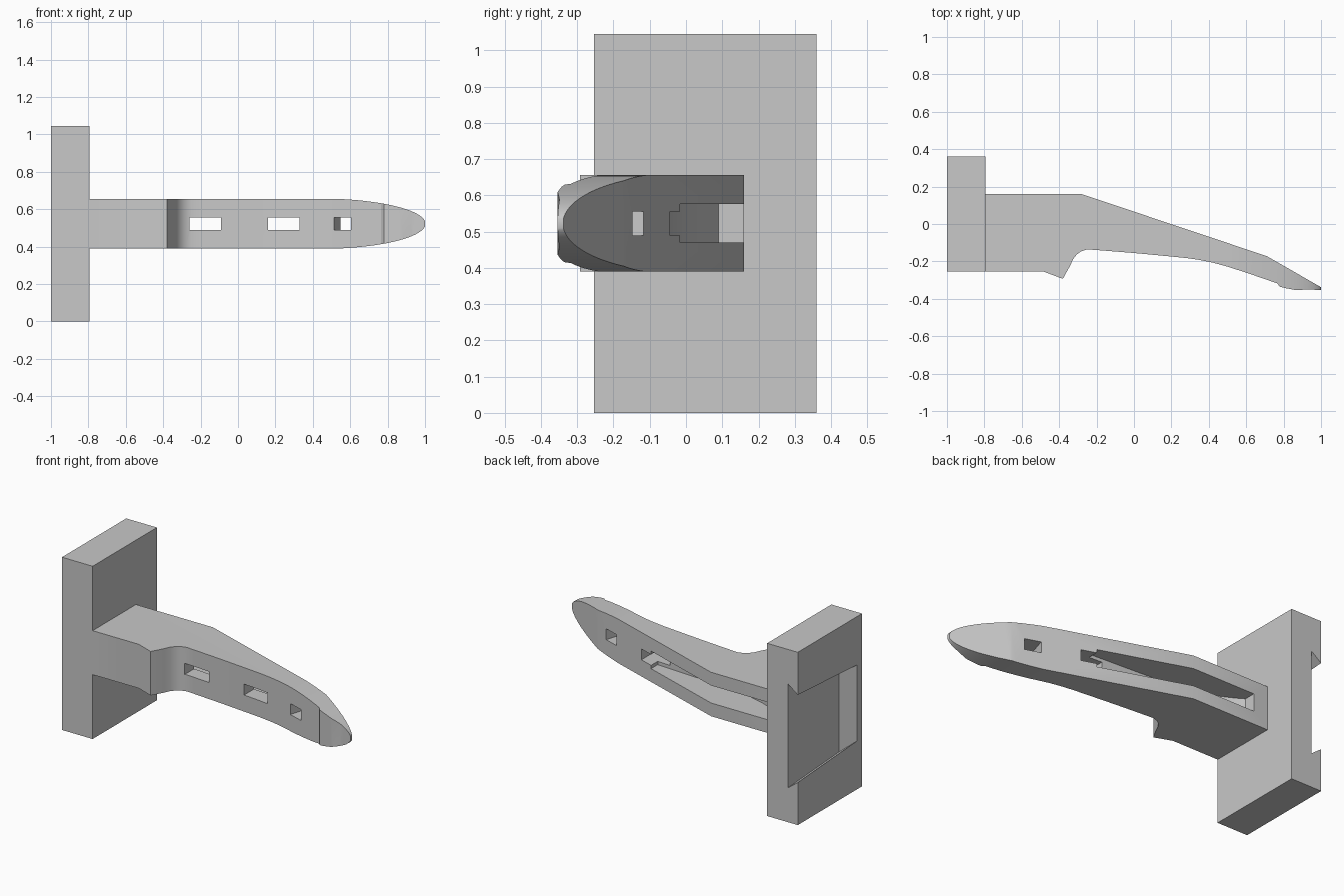
import bpy
import bmesh
import math
from mathutils import Vector

cube = bpy.data.objects.get("Cube")
if cube:
    bpy.data.objects.remove(cube, do_unlink=True)

MID = 0.5225          # height of the arm's centre line
HALF = 0.133          # half the arm's height
JOIN = -0.795         # where the arm meets the plate
FRONT = -0.254        # shared front of plate and arm root

GREY = (0.58, 0.58, 0.58, 1)
grey = bpy.data.materials.new("plain_grey")
grey.use_nodes = True
grey.diffuse_color = GREY
grey.node_tree.nodes["Principled BSDF"].inputs["Base Color"].default_value = GREY


def prism(name, ring, offset):
    """Solid made by sweeping a closed ring of 3D points along an offset."""
    bm = bmesh.new()
    low = [bm.verts.new(p) for p in ring]
    high = [bm.verts.new(Vector(p) + Vector(offset)) for p in ring]
    bm.faces.new(low)
    bm.faces.new(high)
    for i in range(len(ring)):
        j = (i + 1) % len(ring)
        bm.faces.new((low[i], low[j], high[j], high[i]))
    bmesh.ops.recalc_face_normals(bm, faces=bm.faces)
    mesh = bpy.data.meshes.new(name)
    bm.to_mesh(mesh)
    bm.free()
    obj = bpy.data.objects.new(name, mesh)
    bpy.context.collection.objects.link(obj)
    mesh.materials.append(grey)
    return obj


def plan_prism(name, outline, low, high):
    return prism(name, [(x, y, low) for x, y in outline], (0, 0, high - low))


def carve(target, cutter, operation="DIFFERENCE"):
    mod = target.modifiers.new("carve", "BOOLEAN")
    mod.operation = operation
    mod.solver = "EXACT"
    mod.object = cutter
    bpy.ops.object.select_all(action="DESELECT")
    bpy.context.view_layer.objects.active = target
    target.select_set(True)
    bpy.ops.object.modifier_apply(modifier=mod.name)
    bpy.data.objects.remove(cutter, do_unlink=True)


# Mounting plate
plate = plan_prism("mounting_plate",
                   [(-1, FRONT), (JOIN, FRONT), (JOIN, 0.36), (-1, 0.36)], 0, 2 * MID)


# Tapered dovetail socket, open at the outer face and the back edge
def socket_corner(x, y, side):
    depth = x + 1
    if y is None:
        y = -0.206 + 1.18 * depth
    half = 0.265 - 0.062 * (0.36 - y) + 0.75 * depth
    return (x, y, MID + side * half)


socket = plan_prism("socket_cutter", [(0, 0), (1, 0), (1, 1), (0, 1)], 0, 1)
for v in socket.data.vertices:
    x = -0.934 if v.co.x > 0.5 else -1.02
    y = 0.4 if v.co.y > 0.5 else None
    v.co = socket_corner(x, y, 1 if v.co.z > 0.5 else -1)
carve(plate, socket)

# Arm, swept upward from its plan outline
arm = plan_prism("arm", [
    (JOIN, 0.16), (-0.28, 0.16), (0.71, -0.172), (1, -0.338), (1, -0.354),
    (0.93, -0.349), (0.87, -0.354), (0.81, -0.343), (0.78, -0.335), (0.765, -0.317),
    (0.6, -0.26), (0.5, -0.228), (0.42, -0.206), (0.35, -0.192), (0.28, -0.182),
    (0.2, -0.174), (0, -0.155), (-0.2, -0.139), (-0.25, -0.136), (-0.28, -0.145),
    (-0.305, -0.162), (-0.325, -0.187), (-0.34, -0.22), (-0.38, -0.293),
    (-0.485, FRONT), (JOIN, FRONT)], MID - HALF, MID + HALF)

# Rounded tip: keep only what lies inside an elliptical front outline
STEPS = 24
edge = [(-0.9, HALF + 0.05), (0.4, HALF + 0.05)]
for i in range(STEPS):
    a = math.pi / 2 * i / STEPS
    edge.append((0.43 + 0.573 * math.sin(a), (HALF + 0.002) * math.cos(a)))
outline = edge + [(x, -z) for x, z in reversed(edge)]
tip = prism("tip_cutter", [(x, -0.6, MID + z) for x, z in outline], (0, 1.2, 0))
carve(arm, tip, "INTERSECT")

# Long rear channel with a floor that curves up toward the plate
channel = plan_prism("channel_cutter", [
    (0.245, 0.4), (0.245, -0.08), (-0.1, -0.06), (-0.3, -0.045), (-0.4, -0.03),
    (-0.5, -0.005), (-0.58, 0.025), (-0.65, 0.06), (-0.7, 0.09), (-0.7, 0.4)],
    MID - 0.053, MID + 0.053)
carve(arm, channel)

# Three windows through the arm; the outer one leans with the slope
for left, right, lean in ((-0.26, -0.09, 0), (0.16, 0.33, 0), (0.51, 0.61, 0.3)):
    near, far = -0.26 * lean, 0.54 * lean
    window = plan_prism("window_cutter", [
        (left + near, -0.5), (right + near, -0.5),
        (right + far, 0.3), (left + far, 0.3)], MID - 0.033, MID + 0.033)
    carve(arm, window)

# Smooth the curves, keep corners crisp
for obj in (plate, arm):
    bpy.ops.object.select_all(action="DESELECT")
    bpy.context.view_layer.objects.active = obj
    obj.select_set(True)
    bpy.ops.object.shade_smooth_by_angle(angle=math.radians(25))
